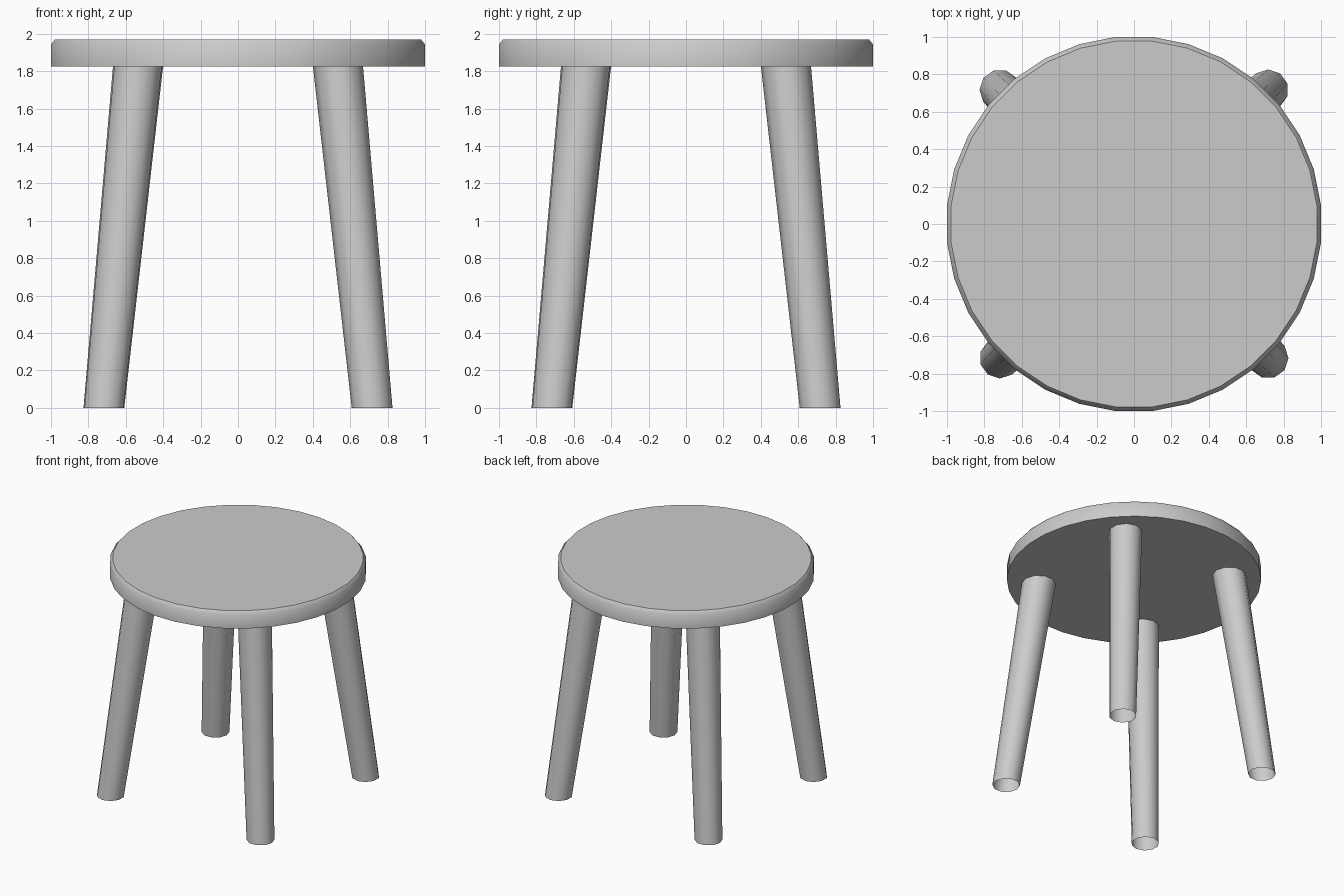
import bpy, bmesh, math

default = bpy.data.objects.get("Cube")
if default:
    bpy.data.objects.remove(default, do_unlink=True)

grey = bpy.data.materials.new("light grey")
grey.use_nodes = True
colour = (0.6, 0.6, 0.6, 1)
grey.diffuse_color = colour
grey.node_tree.nodes["Principled BSDF"].inputs["Base Color"].default_value = colour


def loft(name, rings, sides, start, caps):
    """Join rings of (x, y, z, radius) into a smooth-sided solid or tube."""
    bm = bmesh.new()
    loops = []
    for x, y, z, radius in rings:
        angles = [start + math.tau * i / sides for i in range(sides)]
        loops.append([bm.verts.new((x + radius * math.cos(a), y + radius * math.sin(a), z))
                      for a in angles])
    for low, high in zip(loops, loops[1:]):
        for i in range(sides):
            j = (i + 1) % sides
            bm.faces.new((low[i], low[j], high[j], high[i]))
    if caps:
        bm.faces.new(loops[0][::-1])
        bm.faces.new(loops[-1])
    mesh = bpy.data.meshes.new(name)
    bm.to_mesh(mesh)
    bm.free()
    mesh.materials.append(grey)
    obj = bpy.data.objects.new(name, mesh)
    bpy.context.collection.objects.link(obj)
    bpy.ops.object.select_all(action="DESELECT")
    obj.select_set(True)
    bpy.context.view_layer.objects.active = obj
    bpy.ops.object.shade_smooth_by_angle(angle=math.radians(45))
    return obj


# Round seat with a chamfered upper rim
SIDES = 32
rim = 1 / math.cos(math.pi / SIDES)
loft("seat", [(0, 0, 1.825, rim), (0, 0, 1.943, rim), (0, 0, 1.97, rim - 0.022)],
     SIDES, math.pi / SIDES, True)

# Four splayed, tapered legs: open tubes, each a quarter turn from the last
FOOT, TOP = 0.717, 0.534
names = ["back_left_leg", "back_right_leg", "front_right_leg", "front_left_leg"]
for turn, name in enumerate(names):
    leg = loft(name, [(FOOT, FOOT, 0, 0.109), (TOP, TOP, 1.83, 0.134)],
               10, math.pi / 2, False)
    leg.rotation_euler.z = turn * math.pi / 2
